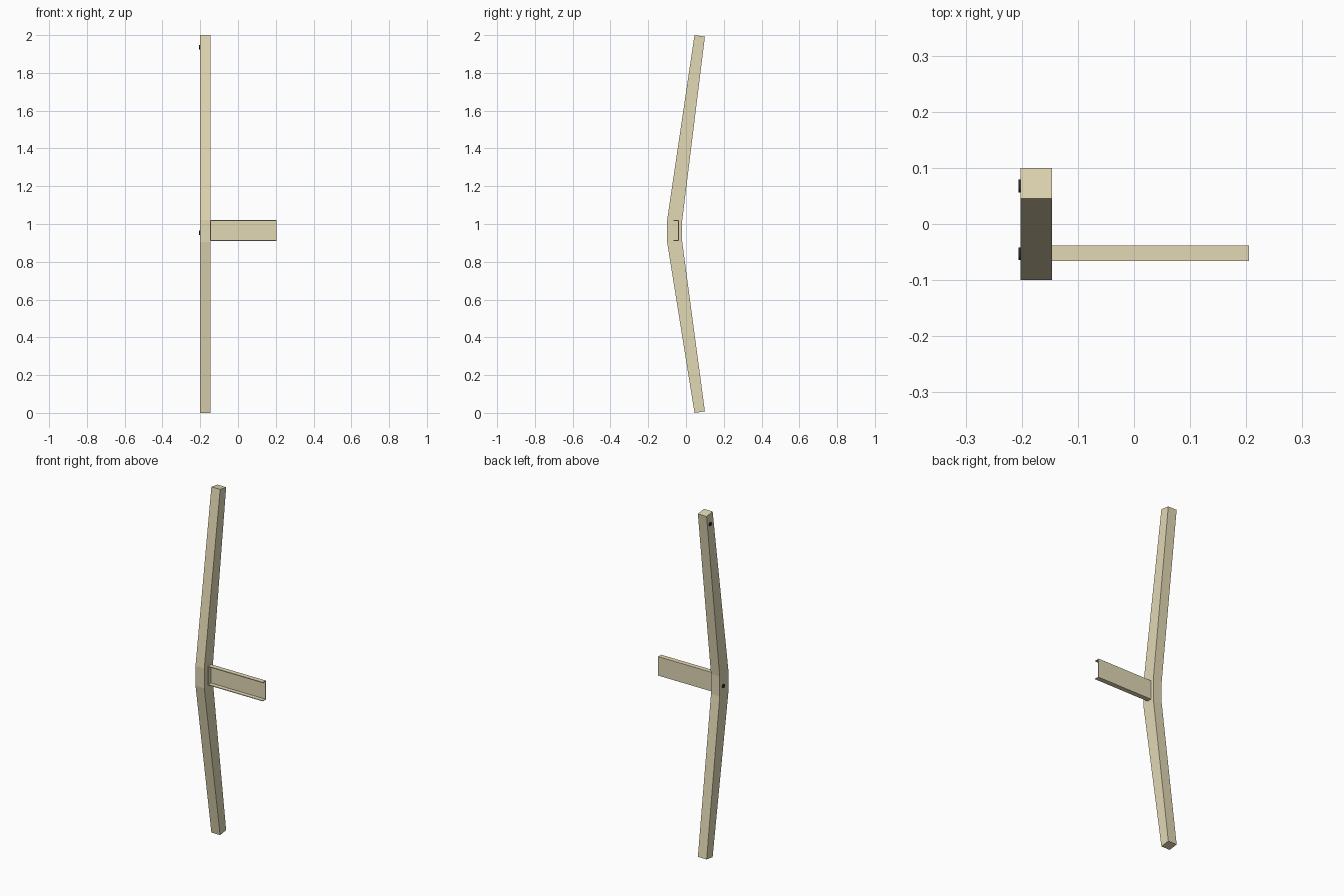
import bpy, bmesh, math
from mathutils import Matrix

if "Cube" in bpy.data.objects:
    bpy.data.objects.remove(bpy.data.objects["Cube"])


def material(name, rgb):
    m = bpy.data.materials.new(name)
    m.diffuse_color = (*rgb, 1)
    m.use_nodes = True
    m.node_tree.nodes["Principled BSDF"].inputs["Base Color"].default_value = m.diffuse_color
    return m


cream = material("cream_paint", (0.76, 0.69, 0.46))
black = material("black_rubber", (0.02, 0.02, 0.02))


def add_object(name, bm, mat):
    bmesh.ops.recalc_face_normals(bm, faces=bm.faces)
    me = bpy.data.meshes.new(name)
    bm.to_mesh(me)
    bm.free()
    me.materials.append(mat)
    ob = bpy.data.objects.new(name, me)
    bpy.context.collection.objects.link(ob)
    return ob


def extrude_yz(name, profile, x0, x1, mat):
    """Extrude a closed (y, z) outline along x."""
    bm = bmesh.new()
    face = bm.faces.new([bm.verts.new((x0, y, z)) for y, z in profile])
    new = bmesh.ops.extrude_face_region(bm, geom=[face])["geom"]
    verts = [v for v in new if isinstance(v, bmesh.types.BMVert)]
    bmesh.ops.translate(bm, verts=verts, vec=(x1 - x0, 0, 0))
    return add_object(name, bm, mat)


# Bent post, bowed forward at mid height
extrude_yz("bent_post", [
    (0.045, 0.0), (0.10, 0.008), (-0.02, 0.905), (-0.02, 1.02),
    (0.10, 1.992), (0.045, 2.0), (-0.10, 1.02), (-0.10, 0.905)],
    -0.202, -0.146, cream)

# Channel arm, open toward the front
F, B, LO, HI, T = -0.066, -0.038, 0.91, 1.02, 0.004
extrude_yz("channel_arm", [
    (F, LO), (B, LO), (B, HI), (F, HI),
    (F, HI - T), (B - T, HI - T), (B - T, LO + T), (F, LO + T)],
    -0.146, 0.205, cream)

# Thin plate joining the arm to the post
extrude_yz("arm_end_plate", [(F, LO), (B, LO), (B, HI), (F, HI)],
           -0.146, -0.143, cream)

# Round buttons on the outer side of the post
for name, y, z in (("upper_button", 0.068, 1.936), ("lower_button", -0.053, 0.953)):
    bm = bmesh.new()
    bmesh.ops.create_cone(
        bm, cap_ends=True, segments=16, radius1=0.0115, radius2=0.0115, depth=0.006,
        matrix=Matrix.Translation((-0.203, y, z)) @ Matrix.Rotation(math.pi / 2, 4, 'Y'))
    add_object(name, bm, black)
